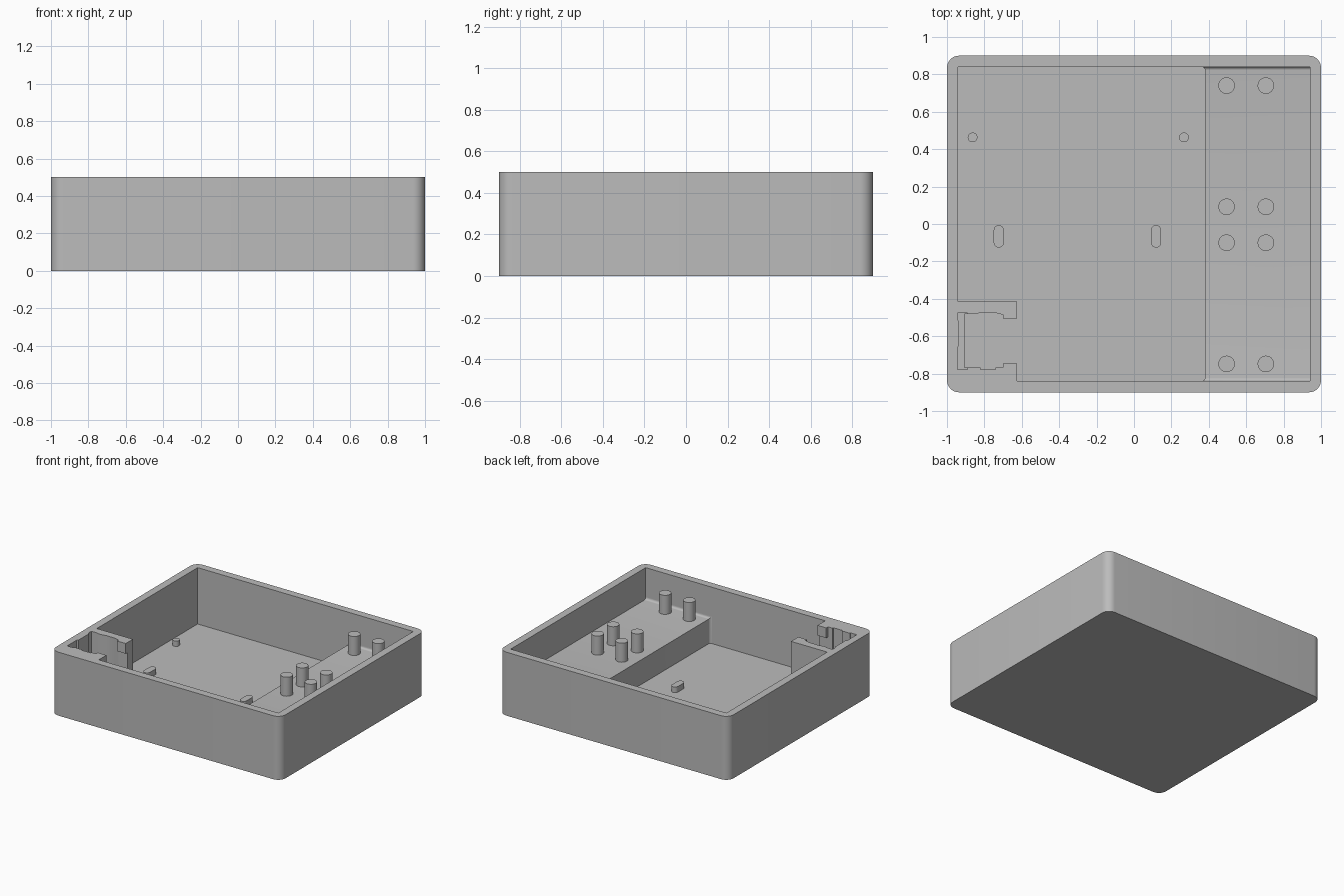
import bpy, bmesh, math

if "Cube" in bpy.data.objects:
    bpy.data.objects.remove(bpy.data.objects["Cube"], do_unlink=True)

grey = bpy.data.materials.new("plain_grey")
grey.use_nodes = True
grey.diffuse_color = (0.5, 0.5, 0.5, 1)
grey.node_tree.nodes["Principled BSDF"].inputs["Base Color"].default_value = (0.5, 0.5, 0.5, 1)

HEIGHT, FLOOR, SHELF = 0.5, 0.056, 0.25


def finish(name, bm):
    """Turn a bmesh into a grey object with smooth curves and sharp edges."""
    bmesh.ops.recalc_face_normals(bm, faces=bm.faces)
    mesh = bpy.data.meshes.new(name)
    bm.to_mesh(mesh)
    bm.free()
    mesh.materials.append(grey)
    obj = bpy.data.objects.new(name, mesh)
    bpy.context.collection.objects.link(obj)
    smooth(obj)
    return obj


def smooth(obj):
    bpy.ops.object.select_all(action="DESELECT")
    obj.select_set(True)
    bpy.context.view_layer.objects.active = obj
    bpy.ops.object.shade_smooth_by_angle(angle=math.radians(30))


def prism(name, outline, z0, z1):
    """Extrude a flat outline upwards."""
    bm = bmesh.new()
    face = bm.faces.new([bm.verts.new((x, y, z0)) for x, y in outline])
    top = bmesh.ops.extrude_face_region(bm, geom=[face])["geom"]
    for v in top:
        if isinstance(v, bmesh.types.BMVert):
            v.co.z = z1
    return finish(name, bm)


def box_outline(x0, x1, y0, y1):
    return [(x0, y0), (x1, y0), (x1, y1), (x0, y1)]


def round_outline(cx, cy, hx, hy, r, steps=8):
    """Rectangle with rounded corners; becomes a circle or slot when r fills it."""
    points = []
    for i, (sx, sy) in enumerate([(1, 1), (-1, 1), (-1, -1), (1, -1)]):
        for k in range(steps + 1):
            a = math.pi / 2 * (i + k / steps)
            p = (cx + sx * (hx - r) + r * math.cos(a), cy + sy * (hy - r) + r * math.sin(a))
            if not points or math.dist(p, points[-1]) > 1e-5:
                points.append(p)
    if math.dist(points[0], points[-1]) < 1e-5:
        points.pop()
    return points


def carve(obj, cutter):
    mod = obj.modifiers.new("carve", "BOOLEAN")
    mod.operation, mod.solver, mod.object = "DIFFERENCE", "EXACT", cutter
    bpy.ops.object.select_all(action="DESELECT")
    bpy.context.view_layer.objects.active = obj
    obj.select_set(True)
    bpy.ops.object.modifier_apply(modifier=mod.name)
    bpy.data.objects.remove(cutter, do_unlink=True)


# Outer tray with rounded upright corners
tray = prism("tray", round_outline(0, 0, 1, 0.9, 0.065), 0, HEIGHT)

# Main cavity, leaving the socket block standing in the front corner
cavity = [
    (-0.94, 0.84), (-0.94, -0.415), (-0.625, -0.415), (-0.625, -0.505), (-0.70, -0.505),
    (-0.70, -0.485), (-0.74, -0.475), (-0.82, -0.475), (-0.86, -0.482), (-0.905, -0.482),
    (-0.905, -0.768), (-0.82, -0.768), (-0.82, -0.777), (-0.74, -0.777), (-0.74, -0.768),
    (-0.70, -0.768), (-0.70, -0.745), (-0.625, -0.745), (-0.625, -0.84), (0.94, -0.84), (0.94, 0.84),
]
carve(tray, prism("cavity_cutter", cavity, FLOOR, HEIGHT + 0.1))

# Upper recess behind the socket, with a shallow rib on its back wall
recess = [
    (-0.89, -0.475), (-0.945, -0.475), (-0.945, -0.51), (-0.935, -0.52), (-0.935, -0.65),
    (-0.945, -0.66), (-0.945, -0.777), (-0.89, -0.777),
]
carve(tray, prism("recess_cutter", recess, SHELF, HEIGHT + 0.1))

# Undercut below the two lips at the socket mouth
carve(tray, prism("mouth_cutter", box_outline(-0.72, -0.61, -0.768, -0.485), FLOOR, 0.42))
smooth(tray)

# Raised shelf whose ends flare into the tray walls
radius, steps = 0.018, 6
arc = [k / steps * math.pi / 2 for k in range(steps + 1)]
half = [(-0.84 + radius * (1 - math.cos(a)), radius * (1 - math.sin(a))) for a in arc]
half.insert(0, (-0.85, radius))
stations = half + [(-y, f) for y, f in reversed(half)]
bm = bmesh.new()
rings = []
for y, flare in stations:
    x0, z1 = 0.38 - flare, SHELF + flare
    rings.append([bm.verts.new(p) for p in
                  [(x0, y, 0.03), (0.95, y, 0.03), (0.95, y, z1), (x0, y, z1)]])
for a, b in zip(rings, rings[1:]):
    for i in range(4):
        j = (i + 1) % 4
        bm.faces.new([a[i], a[j], b[j], b[i]])
bm.faces.new(rings[0])
bm.faces.new(rings[-1])
finish("shelf", bm)

# Round posts on the shelf
for i, y in enumerate([0.74, 0.092, -0.1, -0.748]):
    for side, x in (("inner", 0.495), ("outer", 0.705)):
        prism(f"post_{side}_{i + 1}", round_outline(x, y, 0.044, 0.044, 0.044), SHELF - 0.02, 0.4)

# Small round pegs and rounded slot keys on the floor
for side, x in (("right", -0.863), ("left", 0.267)):
    prism(f"peg_{side}", round_outline(x, 0.463, 0.026, 0.026, 0.026), FLOOR - 0.02, 0.098)
for side, x in (("right", -0.723), ("left", 0.118)):
    prism(f"key_{side}", round_outline(x, -0.066, 0.027, 0.06, 0.027), FLOOR - 0.02, 0.1)
